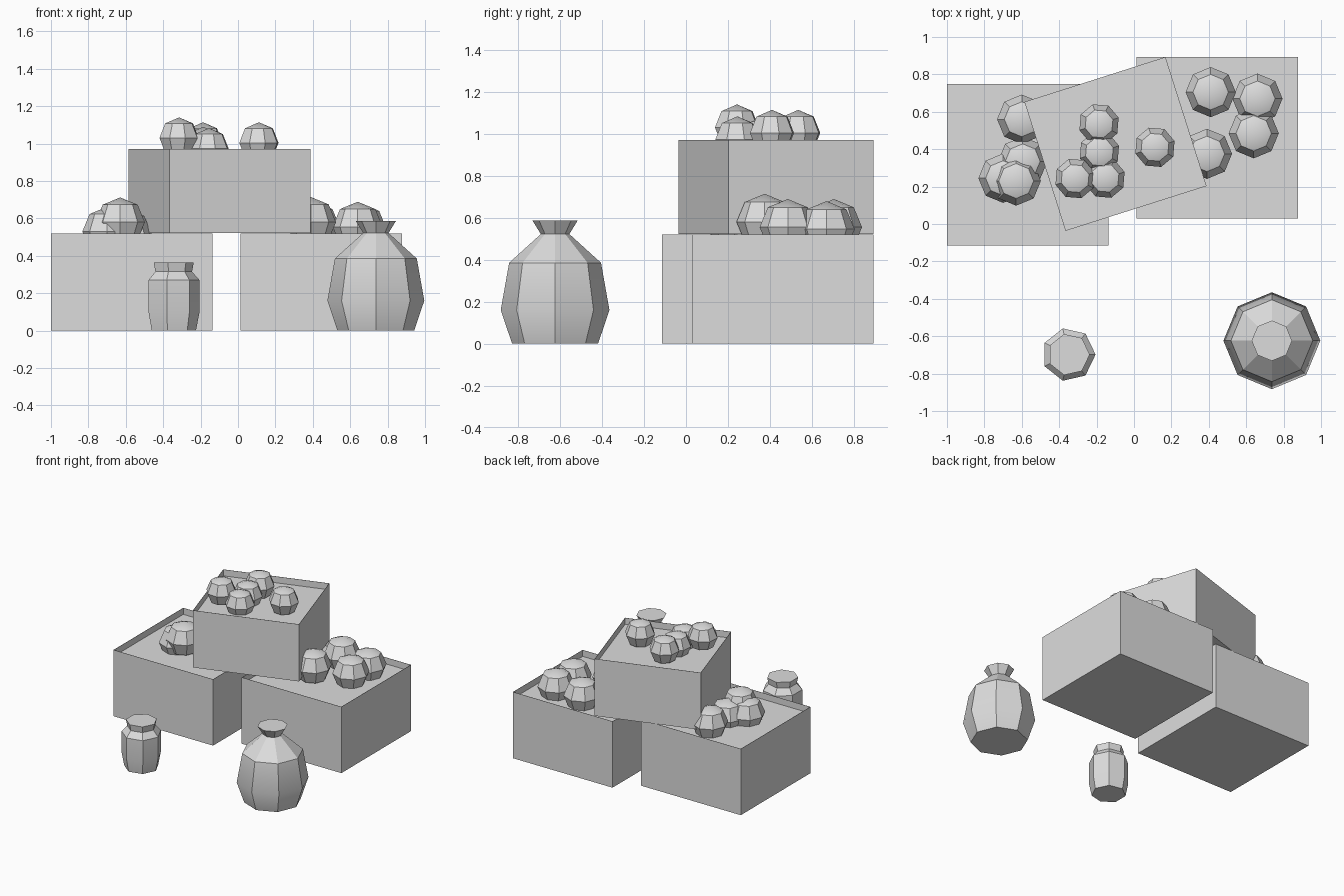
import bpy, bmesh, math
from mathutils import Matrix

if "Cube" in bpy.data.objects:
    bpy.data.objects.remove(bpy.data.objects["Cube"])

grey = bpy.data.materials.new("plain grey")
grey.diffuse_color = (0.72, 0.72, 0.72, 1)
grey.use_nodes = True
grey.node_tree.nodes["Principled BSDF"].inputs["Base Color"].default_value = grey.diffuse_color


def add_object(name, bm, location, turn=0.0, smooth=True):
    bmesh.ops.recalc_face_normals(bm, faces=bm.faces[:])
    mesh = bpy.data.meshes.new(name)
    bm.to_mesh(mesh)
    bm.free()
    mesh.materials.append(grey)
    ob = bpy.data.objects.new(name, mesh)
    ob.location = location
    ob.rotation_euler.z = turn
    bpy.context.collection.objects.link(ob)
    if smooth:
        bpy.ops.object.select_all(action='DESELECT')
        bpy.context.view_layer.objects.active = ob
        ob.select_set(True)
        bpy.ops.object.shade_smooth_by_angle(angle=math.radians(30))
    return ob


# Thin-walled crate with its filling a little below the rim
def crate(name, cx, cy, z, w, d, h, turn=0.0, recess=0.05):
    bm = bmesh.new()
    bmesh.ops.create_cube(bm, size=1, matrix=Matrix.Translation((0, 0, h / 2))
                          @ Matrix.Diagonal((w, d, h, 1)))
    top = max(bm.faces, key=lambda f: f.calc_center_median().z)
    bmesh.ops.inset_region(bm, faces=[top], thickness=0.003)
    new = bmesh.ops.extrude_discrete_faces(bm, faces=[top])["faces"][0]
    bmesh.ops.translate(bm, verts=new.verts[:], vec=(0, 0, -recess))
    add_object(name, bm, (cx, cy, z), turn, smooth=False)


# Low-poly fruit
def fruit(name, x, y, z, r, turn=0.0):
    bm = bmesh.new()
    bmesh.ops.create_uvsphere(bm, u_segments=8, v_segments=4, radius=r)
    add_object(name, bm, (x, y, z), turn)


# Closed pot turned from a (radius, height) profile
def pot(name, x, y, sides, profile):
    bm = bmesh.new()
    rings = []
    for r, z in profile:
        rings.append([bm.verts.new((r * math.cos(2 * math.pi * i / sides),
                                    r * math.sin(2 * math.pi * i / sides), z))
                      for i in range(sides)])
    for a, b in zip(rings, rings[1:]):
        for i in range(sides):
            j = (i + 1) % sides
            bm.faces.new((a[i], a[j], b[j], b[i]))
    bm.faces.new(rings[0][::-1])
    bm.faces.new(rings[-1])
    add_object(name, bm, (x, y, 0))


# Crates
tilt = math.radians(17.65)
crate("left_crate", -0.568, 0.317, 0, 0.865, 0.865, 0.52)
crate("right_crate", 0.445, 0.461, 0, 0.865, 0.865, 0.52)
crate("top_crate", -0.099, 0.428, 0.522, 0.791, 0.724, 0.448, tilt)

# Fruit in the left, right and top crates
left = [(-0.60, 0.56, 0.55), (-0.595, 0.335, 0.52),
        (-0.70, 0.245, 0.53), (-0.63, 0.23, 0.58)]
right = [(0.41, 0.705, 0.555), (0.66, 0.67, 0.545),
         (0.64, 0.485, 0.555), (0.39, 0.375, 0.58)]
top = [(-0.315, 0.243, 1.03), (-0.187, 0.535, 1.004), (-0.185, 0.385, 0.98),
       (-0.155, 0.245, 0.973), (0.112, 0.41, 1.004)]
for label, spots, r, turn in (("left", left, 0.132, 0), ("right", right, 0.134, 0),
                              ("top", top, 0.11, tilt)):
    for i, (x, y, z) in enumerate(spots):
        fruit(f"{label}_fruit_{i + 1}", x, y, z, r, turn)

# Pots standing in front
pot("large_pot", 0.737, -0.624, 8,
    [(0.205, 0), (0.259, 0.16), (0.219, 0.385), (0.068, 0.522), (0.108, 0.587)])
pot("small_jar", -0.349, -0.698, 7,
    [(0.124, 0), (0.1435, 0.10), (0.1435, 0.27), (0.103, 0.315), (0.1125, 0.364)])
